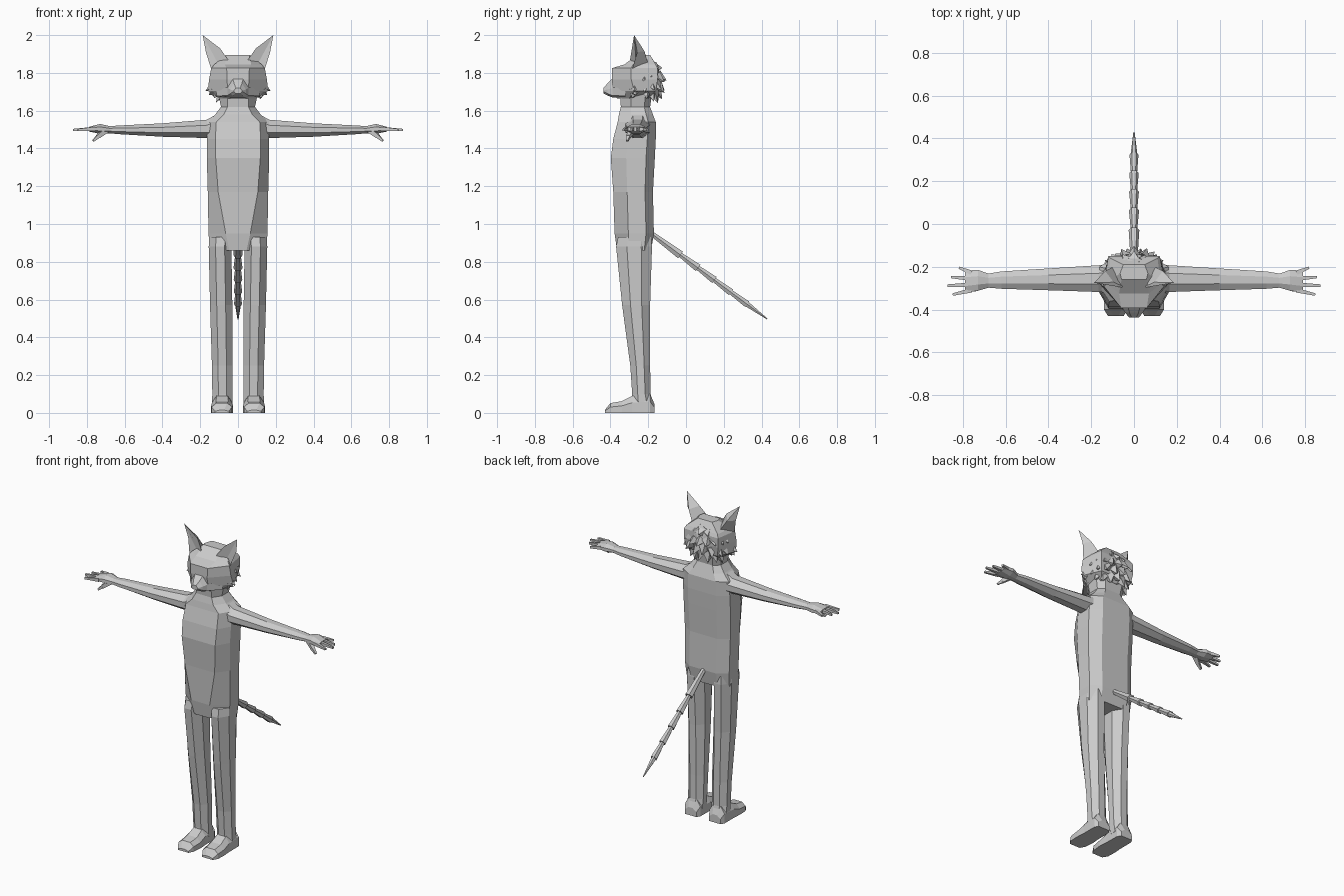
import bpy, bmesh, math, random
from mathutils import Vector

if "Cube" in bpy.data.objects:
    bpy.data.objects.remove(bpy.data.objects["Cube"])

random.seed(4)
fur = bpy.data.materials.new("plain grey")
fur.diffuse_color = (0.6, 0.6, 0.6, 1)
fur.use_nodes = True
fur.node_tree.nodes["Principled BSDF"].inputs["Base Color"].default_value = fur.diffuse_color


def finish(name, bm, mirror=False):
    bmesh.ops.recalc_face_normals(bm, faces=bm.faces[:])
    me = bpy.data.meshes.new(name)
    bm.to_mesh(me)
    bm.free()
    me.materials.append(fur)
    ob = bpy.data.objects.new(name, me)
    bpy.context.collection.objects.link(ob)
    if mirror:
        m = ob.modifiers.new("mirror", 'MIRROR')
        m.use_mirror_merge = False
    return ob


def add_loft(bm, rings):
    """Skin a list of equal-length point rings and cap both ends."""
    vs = [[bm.verts.new(p) for p in r] for r in rings]
    n = len(vs[0])
    for a, b in zip(vs, vs[1:]):
        for i in range(n):
            j = (i + 1) % n
            bm.faces.new((a[i], a[j], b[j], b[i]))
    bm.faces.new(vs[0])
    bm.faces.new(vs[-1][::-1])


def loft(name, rings, mirror=False):
    bm = bmesh.new()
    add_loft(bm, rings)
    return finish(name, bm, mirror)


def oct_ring(u0, u1, v0, v1, c=0.3):
    """Chamfered rectangle as eight (u, v) pairs."""
    a, b = (u1 - u0) * c, (v1 - v0) * c
    return [(u0 + a, v0), (u1 - a, v0), (u1, v0 + b), (u1, v1 - b),
            (u1 - a, v1), (u0 + a, v1), (u0, v1 - b), (u0, v0 + b)]


def add_spike(bm, base, tip, r, r_end=None, sides=4, turn=0.0):
    """Pyramid or tapered bar from base to tip."""
    base, tip = Vector(base), Vector(tip)
    d = (tip - base).normalized()
    side = d.cross(Vector((0, 0, 1)))
    if side.length < 1e-3:
        side = Vector((1, 0, 0))
    side.normalize()
    up = side.cross(d)
    ring = lambda c, q: [c + q * (math.cos(t) * side + math.sin(t) * up)
                         for t in (turn + 2 * math.pi * i / sides for i in range(sides))]
    if r_end:
        add_loft(bm, [ring(base, r), ring(tip, r_end)])
    else:
        low = [bm.verts.new(p) for p in ring(base, r)]
        top = bm.verts.new(tip)
        for i in range(sides):
            bm.faces.new((low[i], low[(i + 1) % sides], top))
        bm.faces.new(low[::-1])


# torso and neck: z, half width, front flat half width, front y, back y
body = [(0.86, 0.150, 0.045, -0.365, -0.185), (0.95, 0.156, 0.065, -0.378, -0.170),
        (1.17, 0.160, 0.105, -0.385, -0.175), (1.35, 0.165, 0.118, -0.398, -0.165),
        (1.45, 0.165, 0.120, -0.385, -0.160), (1.54, 0.162, 0.115, -0.362, -0.160),
        (1.58, 0.120, 0.075, -0.355, -0.175), (1.62, 0.090, 0.055, -0.345, -0.190),
        (1.69, 0.105, 0.055, -0.350, -0.180)]
rings = []
for z, w, f, yf, yb in body:
    y1, y2 = yf + 0.35 * (yb - yf), yb - 0.2 * (yb - yf)
    rings.append([(-f, yf, z), (f, yf, z), (w, y1, z), (w, y2, z),
                  (0.6 * w, yb, z), (-0.6 * w, yb, z), (-w, y2, z), (-w, y1, z)])
loft("torso", rings)

# legs: z, x range, y range
leg = [(0.04, 0.030, 0.138, -0.285, -0.172), (0.10, 0.030, 0.136, -0.285, -0.187),
       (0.25, 0.028, 0.138, -0.295, -0.190), (0.57, 0.030, 0.148, -0.338, -0.190),
       (0.88, 0.035, 0.155, -0.370, -0.180), (0.93, 0.030, 0.152, -0.360, -0.185)]
loft("leg", [[(x, y, z) for x, y in oct_ring(x0, x1, y0, y1)]
             for z, x0, x1, y0, y1 in leg], True)

# feet: y, x range, top height
foot = [(-0.168, 0.045, 0.125, 0.05), (-0.19, 0.032, 0.138, 0.10), (-0.285, 0.030, 0.138, 0.09),
        (-0.34, 0.026, 0.142, 0.062), (-0.40, 0.032, 0.140, 0.052), (-0.43, 0.048, 0.122, 0.015)]
loft("foot", [[(x0, y, 0), (x1, y, 0), (x1, y, h * 0.6), (x1 - 0.025, y, h),
               (x0 + 0.025, y, h), (x0, y, h * 0.6)] for y, x0, x1, h in foot], True)

# arms and palms: x, z range, y range
arm = [(0.08, 1.45, 1.60, -0.325, -0.185), (0.165, 1.455, 1.552, -0.318, -0.193),
       (0.40, 1.462, 1.533, -0.31, -0.208), (0.62, 1.475, 1.522, -0.303, -0.222),
       (0.68, 1.480, 1.518, -0.298, -0.232), (0.73, 1.477, 1.530, -0.312, -0.215),
       (0.79, 1.490, 1.514, -0.322, -0.218)]
loft("arm", [[(x, y, z) for y, z in oct_ring(y0, y1, z0, z1)]
             for x, z0, z1, y0, y1 in arm], True)

# fingers and thumb
bm = bmesh.new()
for yb, xt, yt in ((-0.228, 0.818, -0.205), (-0.256, 0.855, -0.248),
                   (-0.284, 0.873, -0.288), (-0.310, 0.848, -0.330)):
    add_spike(bm, (0.76, yb, 1.504), (xt, yt, 1.498), 0.015, 0.008, 4, math.pi / 4)
add_spike(bm, (0.70, -0.285, 1.497), (0.742, -0.305, 1.462), 0.021, 0.014, 4, 0.8)
add_spike(bm, (0.738, -0.304, 1.465), (0.767, -0.312, 1.440), 0.014, 0.008, 4, 0.8)
finish("fingers", bm, True)

# head: z, then (half width, y) for front, cheek and back corners
skull = [(1.665, 0.040, -0.365, 0.095, -0.30, 0.08, -0.20),
         (1.705, 0.055, -0.385, 0.160, -0.275, 0.11, -0.16),
         (1.765, 0.058, -0.393, 0.153, -0.29, 0.12, -0.15),
         (1.825, 0.060, -0.392, 0.142, -0.29, 0.12, -0.15),
         (1.845, 0.070, -0.325, 0.125, -0.28, 0.11, -0.16),
         (1.895, 0.058, -0.260, 0.065, -0.23, 0.05, -0.19)]
loft("head", [[(-f, yf, z), (f, yf, z), (c, yc, z), (b, yb, z),
               (-b, yb, z), (-c, yc, z)] for z, f, yf, c, yc, b, yb in skull])

# muzzle: y, half width, bottom and top height
muzzle = [(-0.32, 0.115, 1.668, 1.785), (-0.39, 0.055, 1.670, 1.770),
          (-0.415, 0.042, 1.680, 1.745), (-0.438, 0.022, 1.692, 1.720)]
loft("muzzle", [[(-w, y, z0 + 0.01), (-w * 0.6, y, z0), (w * 0.6, y, z0), (w, y, z0 + 0.01),
                 (w, y, (z0 + z1) / 2), (w * 0.5, y, z1), (-w * 0.5, y, z1),
                 (-w, y, (z0 + z1) / 2)] for y, w, z0, z1 in muzzle])

# cheek tufts
bm = bmesh.new()
for tip, z in (((0.172, -0.272, 1.705), 1.735), ((0.155, -0.265, 1.683), 1.71),
               ((0.125, -0.285, 1.666), 1.70)):
    add_spike(bm, (0.115, -0.275, z), tip, 0.038, None, 4)
finish("cheek_tufts", bm, True)

# ears: open-fronted cups made of a front, back and hollow centre ridge
bm = bmesh.new()
tip, outer, inner, back, hollow = [bm.verts.new(p) for p in (
    (0.187, -0.275, 2.0), (0.142, -0.285, 1.820), (0.035, -0.300, 1.845),
    (0.085, -0.195, 1.830), (0.095, -0.262, 1.83))]
mid_o = bm.verts.new((0.170, -0.258, 1.910))
mid_i = bm.verts.new((0.095, -0.272, 1.930))
mid_b = bm.verts.new((0.135, -0.220, 1.915))
for f in ((inner, hollow, tip, mid_i), (hollow, outer, mid_o, tip), (outer, back, mid_b, mid_o),
          (back, inner, mid_i, mid_b), (mid_o, mid_b, tip), (mid_b, mid_i, tip),
          (inner, back, outer, hollow)):
    bm.faces.new(f)
finish("ear", bm, True)

# hair: a faceted cap covered in downward spikes
bm = bmesh.new()
centre, rad = Vector((0, -0.215, 1.77)), Vector((0.12, 0.08, 0.112))
bmesh.ops.create_icosphere(bm, subdivisions=2, radius=1)
for v in bm.verts:
    v.co = centre + v.co * rad
for row, (elev, count, spread) in enumerate(((62, 4, 70), (35, 7, 85), (10, 9, 95),
                                             (-15, 8, 92), (-40, 7, 85))):
    for i in range(count):
        a = math.radians(spread * (2 * i / (count - 1) - 1))
        e = math.radians(elev + random.uniform(-6, 6))
        n = Vector((math.sin(a) * math.cos(e), math.cos(a) * math.cos(e), math.sin(e)))
        p = centre + n * rad
        reach = random.uniform(0.024, 0.036)
        add_spike(bm, p - n * 0.015, p + n * reach + Vector((0, 0, -0.030)),
                  0.034, None, 4, random.uniform(0, 1))
finish("hair", bm)

# tail: overlapping flared segments ending in a point
bm = bmesh.new()
a, b = Vector((0, -0.19, 0.955)), Vector((0, 0.43, 0.497))
stops = [0, 0.26, 0.41, 0.55, 0.69, 0.83, 1.0]
for i, (s, t) in enumerate(zip(stops, stops[1:])):
    last = i == 5
    add_spike(bm, a.lerp(b, s - 0.01), a.lerp(b, t),
              0.017 if last else 0.014, 0.003 if last else 0.025 - 0.001 * i, 6)
finish("tail", bm)
